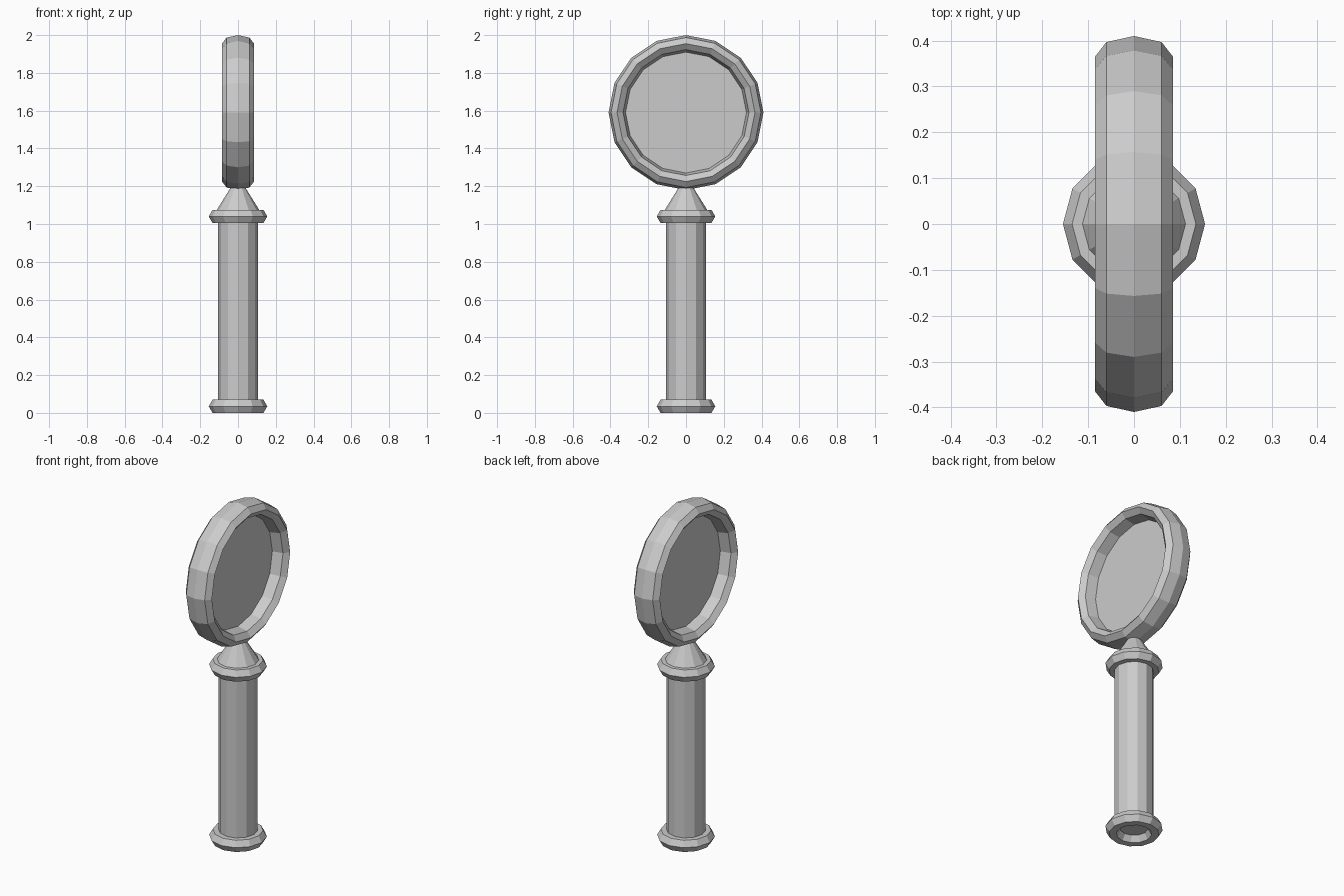
import bpy
import bmesh
from math import cos, sin, pi
from mathutils import Matrix

cube = bpy.data.objects.get("Cube")
if cube:
    bpy.data.objects.remove(cube, do_unlink=True)

GREY = (0.6, 0.6, 0.6, 1)
grey = bpy.data.materials.new("plain grey")
grey.use_nodes = True
grey.diffuse_color = GREY
grey.node_tree.nodes["Principled BSDF"].inputs["Base Color"].default_value = GREY


def finish(name, bm):
    bmesh.ops.recalc_face_normals(bm, faces=bm.faces)
    mesh = bpy.data.meshes.new(name)
    bm.to_mesh(mesh)
    bm.free()
    mesh.materials.append(grey)
    obj = bpy.data.objects.new(name, mesh)
    bpy.context.collection.objects.link(obj)
    return obj


def torus(name, radius, thick, height, sides, section, z, matrix=Matrix()):
    """Faceted ring around z with an elliptical section, then turned and lifted."""
    bm = bmesh.new()
    rings = []
    for i in range(sides):
        a = 2 * pi * i / sides
        ring = []
        for j in range(section):
            b = 2 * pi * j / section
            r = radius + thick * cos(b)
            ring.append(bm.verts.new((r * cos(a), r * sin(a), height * sin(b))))
        rings.append(ring)
    for i in range(sides):
        p, q = rings[i], rings[(i + 1) % sides]
        for j in range(section):
            k = (j + 1) % section
            bm.faces.new((p[j], q[j], q[k], p[k]))
    bm.transform(Matrix.Translation((0, 0, z)) @ matrix)
    return finish(name, bm)


def column(name, r_low, r_high, z_low, z_high):
    """Twelve-sided cylinder or cone with a corner on the x axis."""
    bm = bmesh.new()
    bmesh.ops.create_cone(bm, cap_ends=True, segments=12, radius1=r_low,
                          radius2=r_high, depth=z_high - z_low)
    bm.transform(Matrix.Translation((0, 0, (z_low + z_high) / 2)))
    return finish(name, bm)


# Handle with a collar at each end
LOW, HIGH = 0.035, 1.04
column("handle", 0.105, 0.105, LOW, HIGH)
for name, z in (("bottom_collar", LOW), ("top_collar", HIGH)):
    torus(name, 0.115, 0.04, 0.04, 12, 6, z)

# Cone joining the handle to the frame
column("neck", 0.134, 0.0, HIGH, 1.255)

# Round frame standing on edge, with the lens in its middle
CENTRE = 1.59
upright = Matrix.Rotation(pi / 2, 4, "Y")
torus("frame", 0.365, 0.045, 0.085, 16, 8, CENTRE, upright)

bm = bmesh.new()
bmesh.ops.create_circle(bm, cap_ends=True, segments=16, radius=0.325)
bm.transform(Matrix.Translation((0, 0, CENTRE)) @ upright)
finish("lens", bm)
